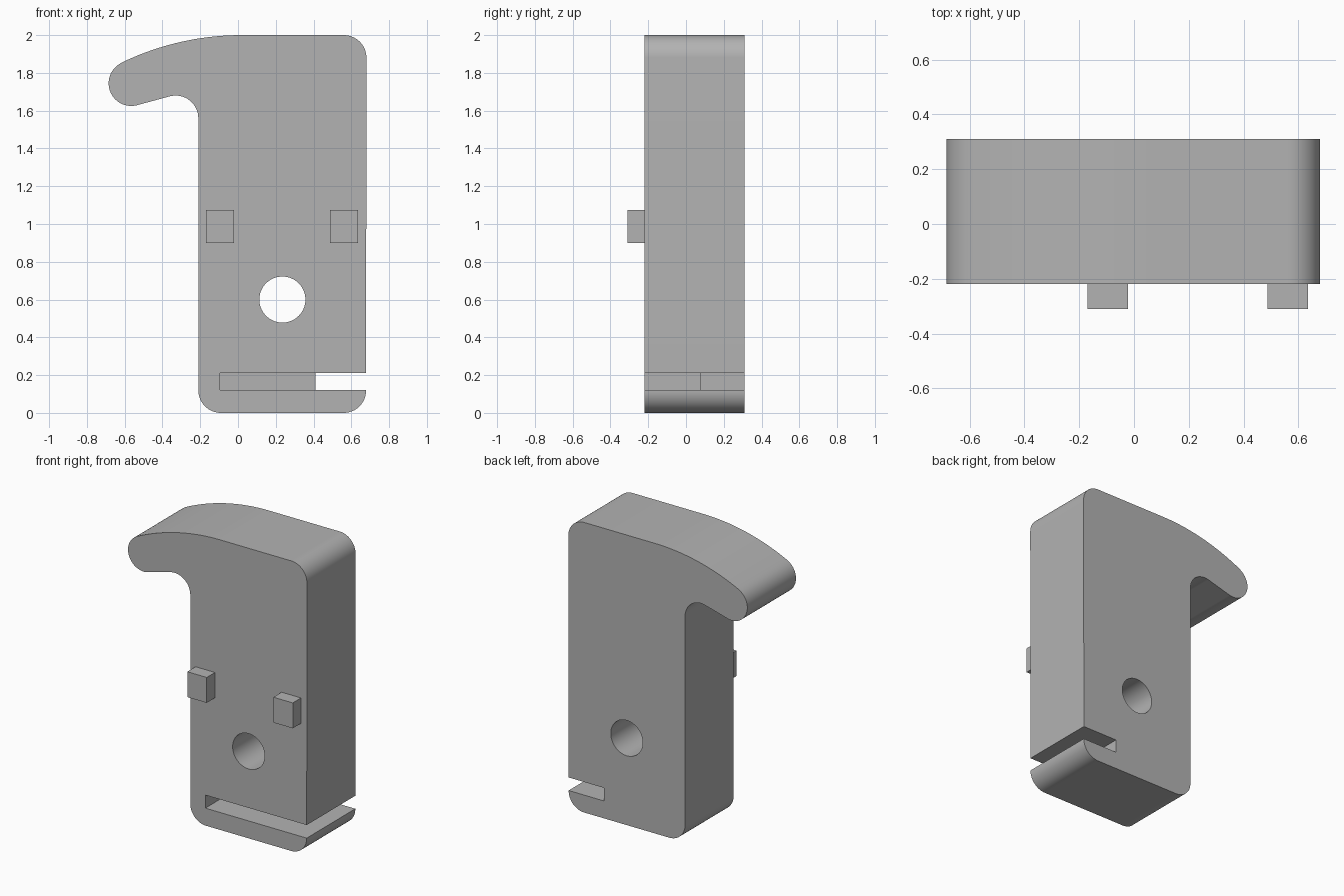
import bpy, bmesh
from math import radians, sin, cos
from mathutils import Vector

cube = bpy.data.objects.get("Cube")
if cube:
    bpy.data.objects.remove(cube, do_unlink=True)

FRONT, BACK = -0.22, 0.31

grey = bpy.data.materials.new("plain grey")
grey.use_nodes = True
colour = (0.45, 0.45, 0.45, 1)
grey.diffuse_color = colour
grey.node_tree.nodes["Principled BSDF"].inputs["Base Color"].default_value = colour


def arc(cx, cz, r, start, end, steps=16):
    """Points on an arc, angles in degrees."""
    angles = [radians(start + (end - start) * i / steps) for i in range(steps + 1)]
    return [(cx + r * cos(a), cz + r * sin(a)) for a in angles]


def prism(name, outline, direction, start, end):
    """Extrude a 2D outline along y (outline in x, z) or z (outline in x, y)."""
    bm = bmesh.new()
    place = (lambda u, v: (u, start, v)) if direction == "y" else (lambda u, v: (u, v, start))
    face = bm.faces.new([bm.verts.new(place(u, v)) for u, v in outline])
    offset = Vector((0, end - start, 0)) if direction == "y" else Vector((0, 0, end - start))
    grown = bmesh.ops.extrude_face_region(bm, geom=[face])["geom"]
    bmesh.ops.translate(bm, vec=offset, verts=[g for g in grown if isinstance(g, bmesh.types.BMVert)])
    bmesh.ops.recalc_face_normals(bm, faces=bm.faces)
    mesh = bpy.data.meshes.new(name)
    bm.to_mesh(mesh)
    bm.free()
    mesh.materials.append(grey)
    obj = bpy.data.objects.new(name, mesh)
    bpy.context.collection.objects.link(obj)
    return obj


def activate(obj):
    bpy.ops.object.select_all(action="DESELECT")
    obj.select_set(True)
    bpy.context.view_layer.objects.active = obj


def cut(obj, cutter):
    mod = obj.modifiers.new("cut", "BOOLEAN")
    mod.operation, mod.solver, mod.object = "DIFFERENCE", "EXACT", cutter
    activate(obj)
    bpy.ops.object.modifier_apply(modifier=mod.name)
    bpy.data.objects.remove(cutter, do_unlink=True)


# Body outline: rounded block with a curved hook on its upper right side
r = 0.12
outline = (
    arc(0.56, 0.118, 0.118, -90, 0)                 # bottom left corner
    + arc(0.56, 1.88, r, 0, 90)                     # top left corner
    + arc(0.02, 0.537, 1.463, 90, 115.7, 24)        # long curve over the hook
    + arc(-0.565, 1.745, r, 115.7, 285, 28)[1:]     # hook tip
    + arc(-0.33, 1.56, r, 105, 0)                   # fillet under the hook
    + arc(-0.09, r, r, 180, 270)                    # bottom right corner
)
body = prism("body", outline, "y", FRONT, BACK)

# Round hole through the block
cut(body, prism("hole_cutter", arc(0.235, 0.6, 0.122, 0, 360, 64)[:-1], "y", -1, 1))

# Stepped slot: partial depth from the front, full depth at the open end
step = [(-0.095, -0.5), (0.9, -0.5), (0.9, 0.5), (0.41, 0.5), (0.41, 0.075), (-0.095, 0.075)]
cut(body, prism("slot_cutter", step, "z", 0.12, 0.21))

activate(body)
bpy.ops.object.shade_smooth_by_angle(angle=radians(30))

# Square pegs on the front
for name, x in (("right_peg", -0.17), ("left_peg", 0.487)):
    square = [(x, 0.9), (x + 0.148, 0.9), (x + 0.148, 1.075), (x, 1.075)]
    prism(name, square, "y", -0.31, FRONT)
